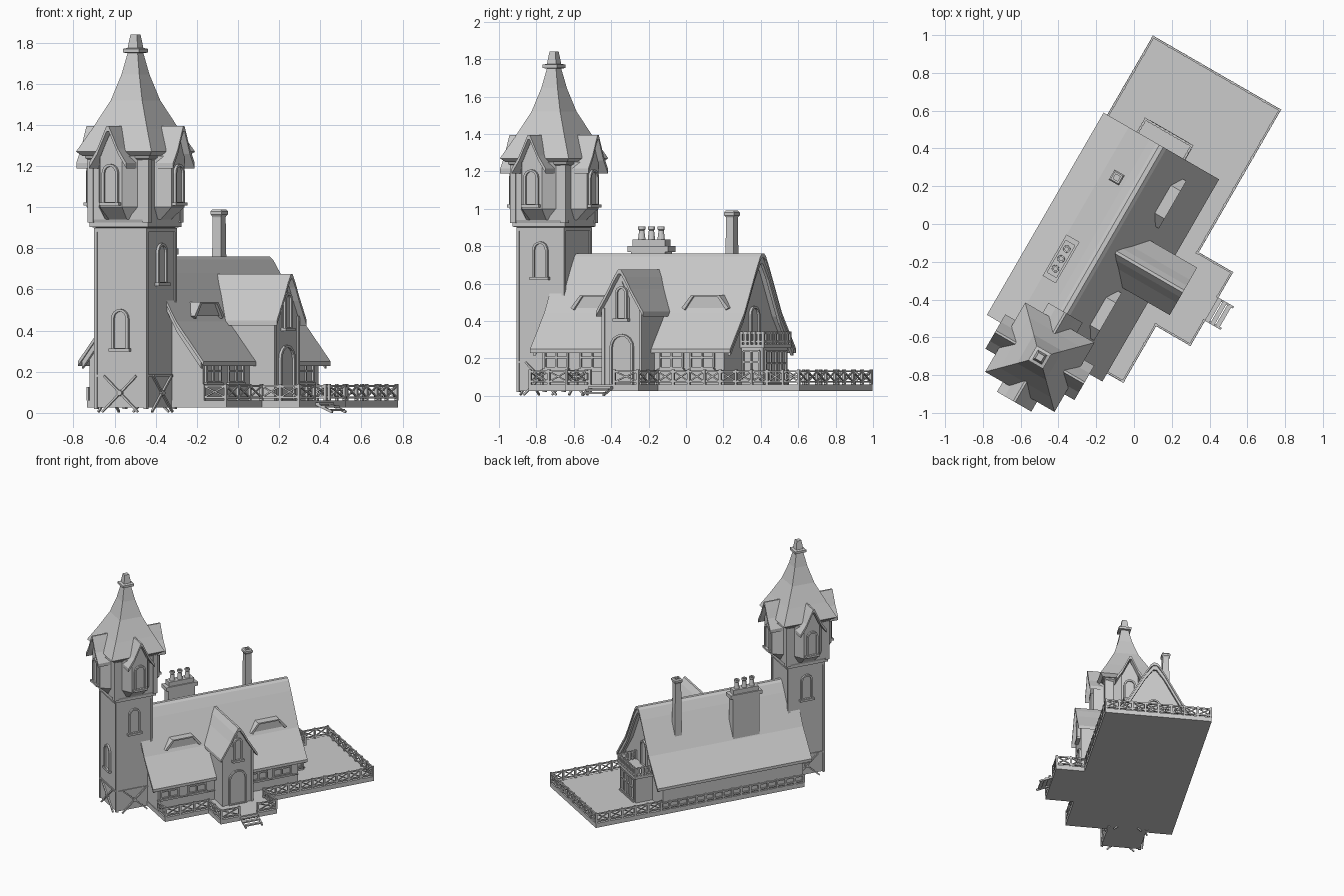
import bpy, bmesh
from math import radians, sin, cos, pi
from mathutils import Matrix, Vector

if "Cube" in bpy.data.objects:
    bpy.data.objects.remove(bpy.data.objects["Cube"])

T, I = Matrix.Translation, Matrix.Identity(4)
TURN = Matrix.Rotation(radians(-30), 4, 'Z')      # whole house stands turned on the grid
CX = -0.081                                       # ridge line
TOWER = T((-0.079, -0.86, 0))


def rot(deg):
    return Matrix.Rotation(radians(deg), 4, 'Z')


def finish(name, bm):
    bmesh.ops.recalc_face_normals(bm, faces=bm.faces[:])
    me = bpy.data.meshes.new(name)
    bm.to_mesh(me)
    bm.free()
    ob = bpy.data.objects.new(name, me)
    bpy.context.collection.objects.link(ob)
    ob.matrix_world = TURN
    return ob


def loft(bm, rings, M=I, caps=True):
    rs = [[bm.verts.new(M @ Vector(p)) for p in r] for r in rings]
    n = len(rs[0])
    for a, b in zip(rs, rs[1:]):
        for i in range(n):
            j = (i + 1) % n
            bm.faces.new((a[i], a[j], b[j], b[i]))
    if caps:
        bm.faces.new(rs[0])
        bm.faces.new(rs[-1])


def prism(bm, pts, axis, a, b, M=I):
    put = {'x': lambda p, t: (t, p[0], p[1]), 'y': lambda p, t: (p[0], t, p[1]),
           'z': lambda p, t: (p[0], p[1], t)}[axis]
    loft(bm, [[put(p, t) for p in pts] for t in (a, b)], M)


def box(bm, x0, x1, y0, y1, z0, z1, M=I):
    prism(bm, [(x0, y0), (x1, y0), (x1, y1), (x0, y1)], 'z', z0, z1, M)


def square(h, z, h2=None):
    k = h if h2 is None else h2
    return [(-h, -k, z), (h, -k, z), (h, k, z), (-h, k, z)]


def bar(bm, p, q, t, M=I):
    p, q = Vector(p), Vector(q)
    B = T((p + q) / 2) @ (q - p).to_track_quat('Z', 'Y').to_matrix().to_4x4()
    l = (q - p).length / 2
    loft(bm, [square(t, -l), square(t, l)], M @ B)


def arch(w, h, n=8):
    return [(-w, 0)] + [(-w * cos(pi * i / n), h - w + w * sin(pi * i / n)) for i in range(n + 1)] + [(w, 0)]


def arch_window(bm, w, h, M, sill=True):
    outer, inner = arch(w, h), [(y, z + .006) for y, z in arch(w - .014, h - .018)]
    prism(bm, inner, 'x', -.01, .003, M)
    rings = [[(x, y, z) for y, z in r] for r, x in
             ((outer, -.01), (outer, .014), (inner, .014), (inner, -.01))]
    loft(bm, rings, M, caps=False)
    if sill:
        box(bm, -.01, .022, -w - .01, w + .01, -.012, .004, M)


def pane_window(bm, y, z, w, h, M, panes=2):
    for i in range(panes + 1):
        c = y - w / 2 + w * i / panes
        box(bm, -.005, .01, c - .005, c + .005, z, z + h, M)
    for k in (0, .6, 1):
        box(bm, -.005, .01, y - w / 2, y + w / 2, z + h * k - .005, z + h * k + .005, M)
    box(bm, -.005, .016, y - w / 2 - .01, y + w / 2 + .01, z - .012, z - .003, M)


def fence(bm, p, q, z0=.06, h=.075, step=.1, cross=True):
    p, q = Vector((*p, 0)), Vector((*q, 0))
    n = max(1, round((q - p).length / step))
    up = lambda v, z: (v.x, v.y, z0 + z)
    for z in (.015, h - .004):
        bar(bm, up(p, z), up(q, z), .005)
    for i in range(n + 1):
        a = p.lerp(q, i / n)
        bar(bm, up(a, 0), up(a, h + .005), .007)
        if i < n and cross:
            b = p.lerp(q, (i + 1) / n)
            bar(bm, up(a, .015), up(b, h - .004), .0035)
            bar(bm, up(a, h - .004), up(b, .015), .0035)


def gable(prof, drop=0.0, c=0.0):
    left = [(c - x, z - drop) for x, z in reversed(prof)]
    return left + [(c + x, z - drop) for x, z in prof]


def roof_shell(bm, prof, drop, axis, a, b, c=0.0, M=I):
    prism(bm, gable(prof, 0, c) + gable(prof, drop, c)[::-1], axis, a, b, M)


# Terrace deck with entrance porch and steps
bm = bmesh.new()
prism(bm, [(-.412, -.757), (.372, -.757), (.372, -.41), (.582, -.41), (.582, .042), (.372, .042),
           (.372, .914), (-.412, .914)], 'z', .025, .06)
finish("deck", bm)
bm = bmesh.new()
for i in range(3):
    box(bm, .582 + .03 * i, .606 + .03 * i, -.255, -.115, .04 - .015 * i, .05 - .015 * i)
for y in (-.25, -.12):
    bar(bm, (.58, y, .045), (.675, y, .004), .006)
finish("porch_steps", bm)

# Fences around the deck
bm = bmesh.new()
e, o = .366, .576
for run in ([(.24, -.75), (e, -.75), (e, -.404), (o, -.404), (o, -.26)],
            [(o, -.11), (o, .036), (e, .036), (e, .908), (-.406, .908), (-.406, .39)]):
    for p, q in zip(run, run[1:]):
        fence(bm, p, q)
fence(bm, (-.408, .39), (-.408, -.75), h=.06, step=.07, cross=False)
finish("deck_fence", bm)

# Main house body and curved gable roof
ROOF = [(.012, .76), (.03, .745), (.07, .68), (.2, .445), (.353, .25)]
bm = bmesh.new()
prism(bm, [(CX - .318, .06)] + gable([(.01, .735), (.07, .655), (.2, .42), (.318, .27)], 0, CX)
      + [(CX + .318, .06)], 'y', -.752, .37)
finish("house_walls", bm)
bm = bmesh.new()
roof_shell(bm, ROOF, .022, 'y', -.806, .43, CX)
finish("main_roof", bm)
bm = bmesh.new()
for a, b in ((-.798, -.78), (.405, .422)):
    roof_shell(bm, [(.012, .74), (.07, .66), (.2, .425), (.335, .25)], .035, 'y', a, b, CX)
finish("bargeboards", bm)

# Low roof dormers
bm = bmesh.new()
for y in (-.495, .19):
    shape = [(y - .145, .47), (y + .145, .47), (y + .085, .54), (y - .085, .54)]
    prism(bm, shape, 'x', -.03, .112)
    path = [shape[0], shape[3], shape[2], shape[1]]
    prism(bm, path + [(y + (v - y) * .88, z - .01) for v, z in path[::-1]], 'x', -.02, .126)
finish("roof_dormers", bm)

# Ground floor windows on the long walls and the end
bm = bmesh.new()
W = T((CX + .318, 0, 0))
for y in (-.66, -.44, .05, .24):
    pane_window(bm, y, .15, .14, .09, W)
box(bm, .23, .247, -.752, .37, .13, .137)
finish("wall_windows", bm)

# Entrance wing
bm = bmesh.new()
Y = -.178
prism(bm, [(Y - .12, .06)] + gable([(.008, .65), (.07, .55), (.12, .475)], 0, Y) + [(Y + .12, .06)],
      'x', .05, .372)
finish("entrance_walls", bm)
bm = bmesh.new()
roof_shell(bm, [(.008, .675), (.035, .635), (.07, .57), (.145, .45)], .025, 'x', -.02, .405, Y)
finish("entrance_roof", bm)
bm = bmesh.new()
arch_window(bm, .072, .27, T((.372, Y, .06)), sill=False)
M = T((.372, Y, .4))
prism(bm, [(-.045, 0), (.045, 0), (.045, .12), (0, .21), (-.045, .12)], 'x', -.005, .006, M)
arch_window(bm, .036, .175, T((.376, Y, .41)))
for y in (Y - .115, Y + .115):
    box(bm, .362, .38, y - .008, y + .008, .06, .47)
finish("entrance_door_and_window", bm)

# Rear bay with balcony
bm = bmesh.new()
box(bm, -.216, .05, .36, .503, .06, .26)
box(bm, -.23, .063, .36, .517, .255, .275)
finish("rear_bay", bm)
bm = bmesh.new()
c = [(-.225, .375), (-.225, .511), (.057, .511), (.057, .375)]
for p, q in zip(c, c[1:]):
    fence(bm, p, q, z0=.275, h=.065, step=.025, cross=False)
finish("balcony_rail", bm)
bm = bmesh.new()
pane_window(bm, 0, .075, .22, .165, T((-.083, .503, 0)) @ rot(90), 4)
pane_window(bm, -.435, .09, .1, .15, T((.05, 0, 0)) @ T((0, .87, 0)))
arch_window(bm, .05, .2, T((CX, .37, .28)) @ rot(90), sill=False)
finish("rear_windows", bm)

# Chimneys
bm = bmesh.new()
C = T((-.242, -.353, 0))
for h, k, a, b in ((.036, .105, .25, .77), (.04, .126, .77, .8), (.03, .1, .8, .835)):
    loft(bm, [square(h, a, k), square(h, b, k)], C)
for y in (-.06, 0, .06):
    loft(bm, [[(r * cos(pi * i / 6), y + r * sin(pi * i / 6), z) for i in range(12)]
              for r, z in ((.02, .835), (.014, .885), (.019, .89), (.019, .905), (.01, .905), (.01, .88))], C)
finish("large_chimney", bm)
bm = bmesh.new()
loft(bm, [square(h, z) for h, z in ((.03, .35), (.023, .95), (.024, .955), (.031, .965), (.031, .98),
          (.024, .99), (.014, .99), (.014, .96))], T((-.202, .167, 0)))
finish("small_chimney", bm)

# Tower shaft, overhanging room and spire
bm = bmesh.new()
loft(bm, [square(h, z) for h, z in ((.142, .025), (.142, .9), (.163, .905), (.163, .925), (.168, .94),
          (.168, 1.23), (.18, 1.24), (.18, 1.25), (.195, 1.26), (.195, 1.28))], TOWER)
finish("tower_walls", bm)
bm = bmesh.new()
loft(bm, [square(h, z) for h, z in ((.19, 1.25), (.212, 1.27), (.155, 1.38), (.088, 1.52), (.05, 1.645),
          (.028, 1.75), (.045, 1.752), (.045, 1.77), (.028, 1.775), (.018, 1.84))], TOWER)
finish("tower_spire", bm)

# Tower corner trim and braced base
bm = bmesh.new()
for k in range(4):
    M = TOWER @ rot(90 * k)
    box(bm, .13, .148, .13, .148, .02, .9, M)
    box(bm, .13, .148, -.145, .145, .175, .187, M)
    box(bm, .13, .148, -.145, .145, .88, .9, M)
    for s in (-1, 1):
        bar(bm, (.15, -.1 * s, .005), (.15, .09 * s, .18), .005, M)
        box(bm, .155, .172, .155 * s - .016, .155 * s + .016, .925, 1.25, M)
    prism(bm, [(.014 * cos(pi * i / 4), .097 + .014 * sin(pi * i / 4)) for i in range(8)], 'x', .14, .16, M)
finish("tower_trim", bm)

# Tower shaft windows
bm = bmesh.new()
for k, z in ((0, .63), (-90, .31), (180, .63)):
    arch_window(bm, .047, .195, TOWER @ rot(k) @ T((.142, 0, z)))
finish("tower_windows", bm)

# Four bay windows with small curved gables
walls, roofs, wins = bmesh.new(), bmesh.new(), bmesh.new()
for k in range(4):
    M = TOWER @ rot(90 * k)
    bay = lambda d, f, b, z: [(.1, -b, z), (.165, -b, z), (d, -f, z), (d, f, z), (.165, b, z), (.1, b, z)]
    loft(walls, [bay(.17, .05, .075, .94), bay(.238, .062, .11, 1.0), bay(.238, .062, .11, 1.25)], M)
    prism(walls, [(-.062, 1.24), (.062, 1.24), (.03, 1.31), (0, 1.37), (-.03, 1.31)], 'x', .1, .238, M)
    roof_shell(roofs, [(.006, 1.395), (.03, 1.345), (.058, 1.285), (.105, 1.215)], .026, 'x', .08, .272, 0, M)
    arch_window(wins, .045, .19, M @ T((.238, 0, 1.02)))
finish("tower_bays", walls)
finish("tower_bay_roofs", roofs)
finish("tower_bay_windows", wins)
